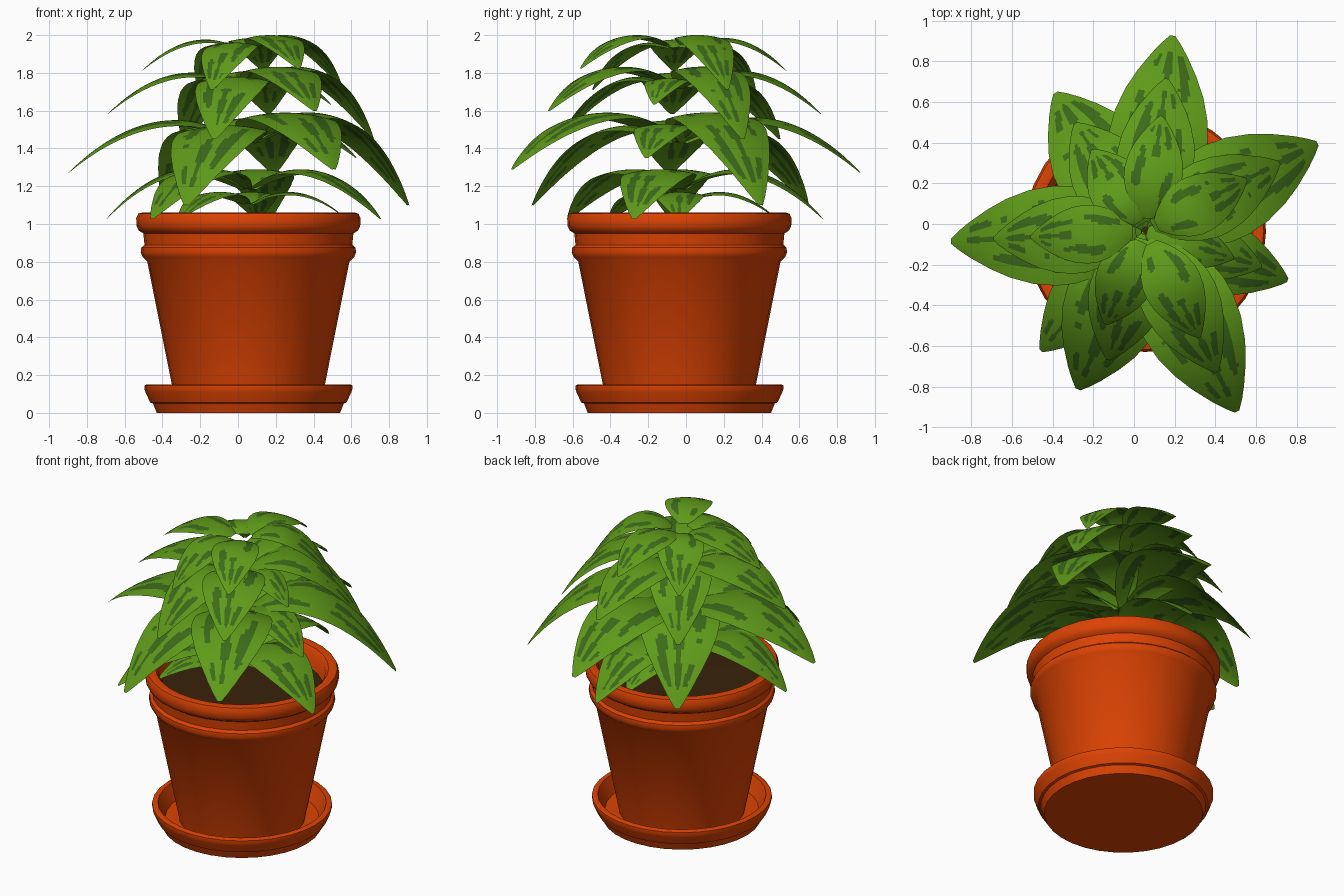
import bpy, bmesh, math, random

if "Cube" in bpy.data.objects:
    bpy.data.objects.remove(bpy.data.objects["Cube"])
random.seed(4)
CX, CY = 0.055, -0.035          # axis of the pot


def mat(name, rgb):
    m = bpy.data.materials.new(name)
    m.diffuse_color = (*rgb, 1)
    m.use_nodes = True
    m.node_tree.nodes["Principled BSDF"].inputs["Base Color"].default_value = m.diffuse_color
    return m


TERRA = mat("terracotta", (0.72, 0.056, 0.001))
SOIL = mat("soil", (0.04, 0.016, 0.003))
LIGHT = mat("leaf green", (0.115, 0.325, 0.01))
DARK = mat("dark leaf green", (0.045, 0.145, 0.01))


def finish(bm, name, mats, angle=None):
    me = bpy.data.meshes.new(name)
    bm.to_mesh(me)
    bm.free()
    ob = bpy.data.objects.new(name, me)
    bpy.context.collection.objects.link(ob)
    for m in mats:
        me.materials.append(m)
    if angle:
        bpy.ops.object.select_all(action='DESELECT')
        ob.select_set(True)
        bpy.context.view_layer.objects.active = ob
        bpy.ops.object.shade_smooth_by_angle(angle=math.radians(angle))
    return ob


def lathe(name, profile, m, n=32):
    """Spin an (r, z) profile round the pot axis."""
    bm = bmesh.new()
    rings = []
    for r, z in profile:
        if r == 0:
            rings.append([bm.verts.new((CX, CY, z))] * n)
        else:
            rings.append([bm.verts.new((CX + r * math.cos(2 * math.pi * i / n),
                                        CY + r * math.sin(2 * math.pi * i / n), z))
                          for i in range(n)])
    for a, b in zip(rings, rings[1:]):
        for i in range(n):
            j = (i + 1) % n
            vs = list(dict.fromkeys((a[i], a[j], b[j], b[i])))
            bm.faces.new(vs)
    bmesh.ops.recalc_face_normals(bm, faces=bm.faces)
    bm.normal_update()
    if len(profile) == 3 and sum(f.normal.z for f in bm.faces) < 0:
        bmesh.ops.reverse_faces(bm, faces=bm.faces)
    return finish(bm, name, [m], 35)


# saucer
lathe("saucer", [(0, 0), (0.485, 0), (0.505, 0.05), (0.52, 0.055), (0.545, 0.11),
                 (0.55, 0.125), (0.55, 0.145), (0.54, 0.15), (0.515, 0.15),
                 (0.47, 0.05), (0, 0.05)], TERRA)
# pot with bead, neck and rolled rim
lathe("pot", [(0, 0.05), (0.385, 0.05), (0.535, 0.80), (0.56, 0.825), (0.57, 0.85),
              (0.567, 0.875), (0.55, 0.89), (0.556, 0.95), (0.58, 0.965), (0.592, 0.99),
              (0.594, 1.03), (0.583, 1.055), (0.565, 1.06), (0.53, 1.055),
              (0.51, 1.03), (0.49, 0.88)], TERRA)
# soil
lathe("soil", [(0.505, 0.93), (0.3, 0.935), (0, 0.945)], SOIL)

# half width of a leaf along its length
WIDTH = [(0, .2), (.06, .42), (.14, .64), (.25, .86), (.36, .98), (.46, 1), (.58, .94),
         (.7, .79), (.8, .6), (.9, .36), (.96, .19), (1, .05)]


def width(t):
    for (t0, w0), (t1, w1) in zip(WIDTH, WIDTH[1:]):
        if t <= t1:
            return w0 + (w1 - w0) * (t - t0) / (t1 - t0)
    return 0


def is_dark(t, u, p):
    """Broken stripes either side of the midrib, one along the tip."""
    side = 1 if u > 0 else -1
    a = abs(u)
    wave = math.sin(11 * t + p + 2 * side) + 0.35 * math.sin(37 * t + 2 * p * side)
    mid = 0.54 + 0.05 * math.sin(17 * t + p + side)
    if 0.12 < t < 0.9 and wave > -0.55:
        if abs(a - mid) < 0.08 + 0.07 * min(wave + 0.55, 1):
            return True
    return 0.6 < t < 0.92 and a < 0.14 + 0.06 * math.sin(30 * t + p)


def leaf(name, az, length, a, b, z0, s, start=0.02, half=0.245, nt=60, nu=24):
    """Arching leaf: height a*t - b*t^2 along its run, all scaled by s."""
    bm = bmesh.new()
    p = random.uniform(0, 6.28)
    ca, sa = math.cos(math.radians(az)), math.sin(math.radians(az))
    rows = []
    for i in range(nt + 1):
        q = i / nt
        t = start + (1 - start) * q
        w = half * width(q)
        row = []
        for j in range(nu + 1):
            u = 2 * j / nu - 1
            r = s * length * t
            y = s * w * u
            z = z0 + s * (a * t - b * t * t - 0.032 * u * u * w / half)
            row.append(bm.verts.new((CX + r * ca - y * sa, CY + r * sa + y * ca, z)))
        rows.append(row)
    for i in range(nt):
        for j in range(nu):
            f = bm.faces.new((rows[i][j], rows[i + 1][j],
                              rows[i + 1][j + 1], rows[i][j + 1]))
            u = 2 * (j + .5) / nu - 1
            f.material_index = int(is_dark((i + .5) / nt, u, p))
    finish(bm, name, [LIGHT, DARK], 60)


# one whorl of six leaves: direction, length, rise, fall
WHORL = [(27, .95, .92, 1.24), (82, .97, .70, .85), (123, .81, .63, .95),
         (183, .956, .64, .79), (247, .845, .62, .94), (297, .995, .79, .92)]
for k, (z0, s, st) in enumerate([(1.90, .59, .11), (1.70, .78, .06), (1.42, 1.0, .02)]):
    for i, (az, ln, a, b) in enumerate(WHORL):
        turn = 7 if (k == 1 and i == 4) else 0
        leaf(f"leaf_{k + 1}_{i + 1}", az + turn, ln, a, b, z0, s, st)

# short leaves filling the gap in the whorls
leaf("filler_leaf_upper", -17, .95, .64, .8, 1.71, .48)
leaf("filler_leaf_lower", -17, .95, .64, .8, 1.45, .63)

# lower whorl, spreading over the rim
for i, (az, ln) in enumerate([(-19, .95), (82, .985), (183, .965), (229, 1.0)]):
    leaf(f"leaf_4_{i + 1}", az, ln, .74, .93, 1.175, .78)

# lowest small leaves, just over the soil
for i, az in enumerate([0, 85, 225]):
    leaf(f"leaf_5_{i + 1}", az, .95, .62, .76, 1.10, .55)
